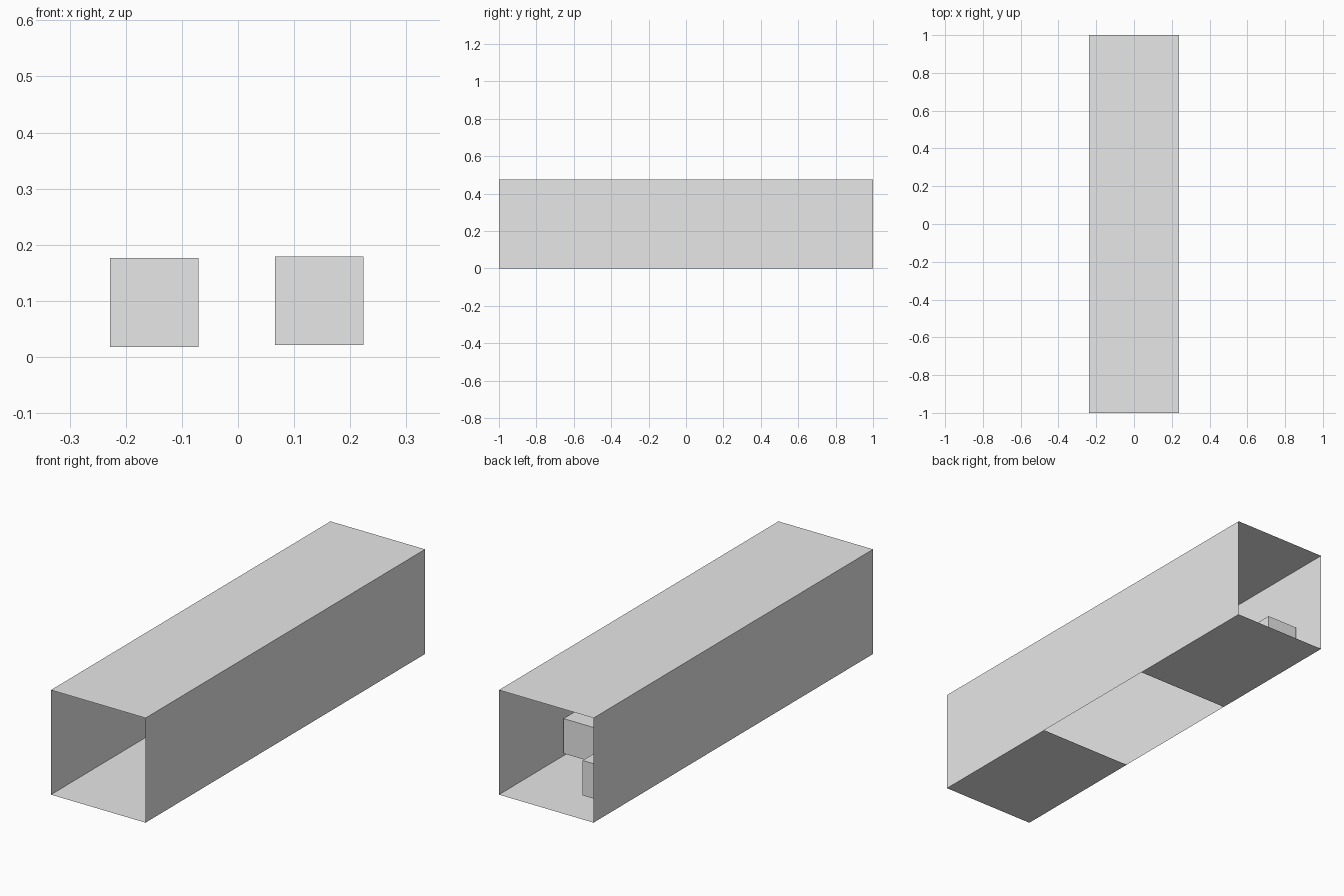
import bpy
import math

default = bpy.data.objects.get("Cube")
if default:
    bpy.data.objects.remove(default, do_unlink=True)

HALF = 0.237          # half of the corridor width
SIZE = HALF * 2
LENGTH = 2.0

grey = bpy.data.materials.new("light_grey")
grey.use_nodes = True
grey.diffuse_color = (0.8, 0.8, 0.8, 1)
grey.node_tree.nodes["Principled BSDF"].inputs["Base Color"].default_value = (0.8, 0.8, 0.8, 1)


def finish(name, scale):
    obj = bpy.context.object
    obj.name = name
    obj.scale = scale
    obj.data.materials.append(grey)
    return obj


def panel(name, location, width, length, tilt=0):
    """Thin sheet running along y, tilted about the y axis."""
    bpy.ops.mesh.primitive_plane_add(size=1, location=location, rotation=(0, tilt, 0))
    return finish(name, (width, length, 1))


def block(name, location, size):
    bpy.ops.mesh.primitive_cube_add(size=1, location=location)
    return finish(name, (size, size, size))


# Corridor shell, open at both ends
panel("ceiling", (0, 0, SIZE), SIZE, LENGTH)
for side, sign in (("left", 1), ("right", -1)):
    panel(side + "_wall", (sign * HALF, 0, HALF), SIZE, LENGTH, sign * math.pi / 2)

# Floor with a gap in the middle third
for end, sign in (("front", -1), ("back", 1)):
    panel(end + "_floor", (0, sign * LENGTH / 3, 0), SIZE, LENGTH / 3)

# Obstacle blocks hovering just above the back floor
block("right_block", (-0.149, 0.761, 0.097), 0.158)
block("left_block", (0.145, 0.478, 0.1), 0.158)
